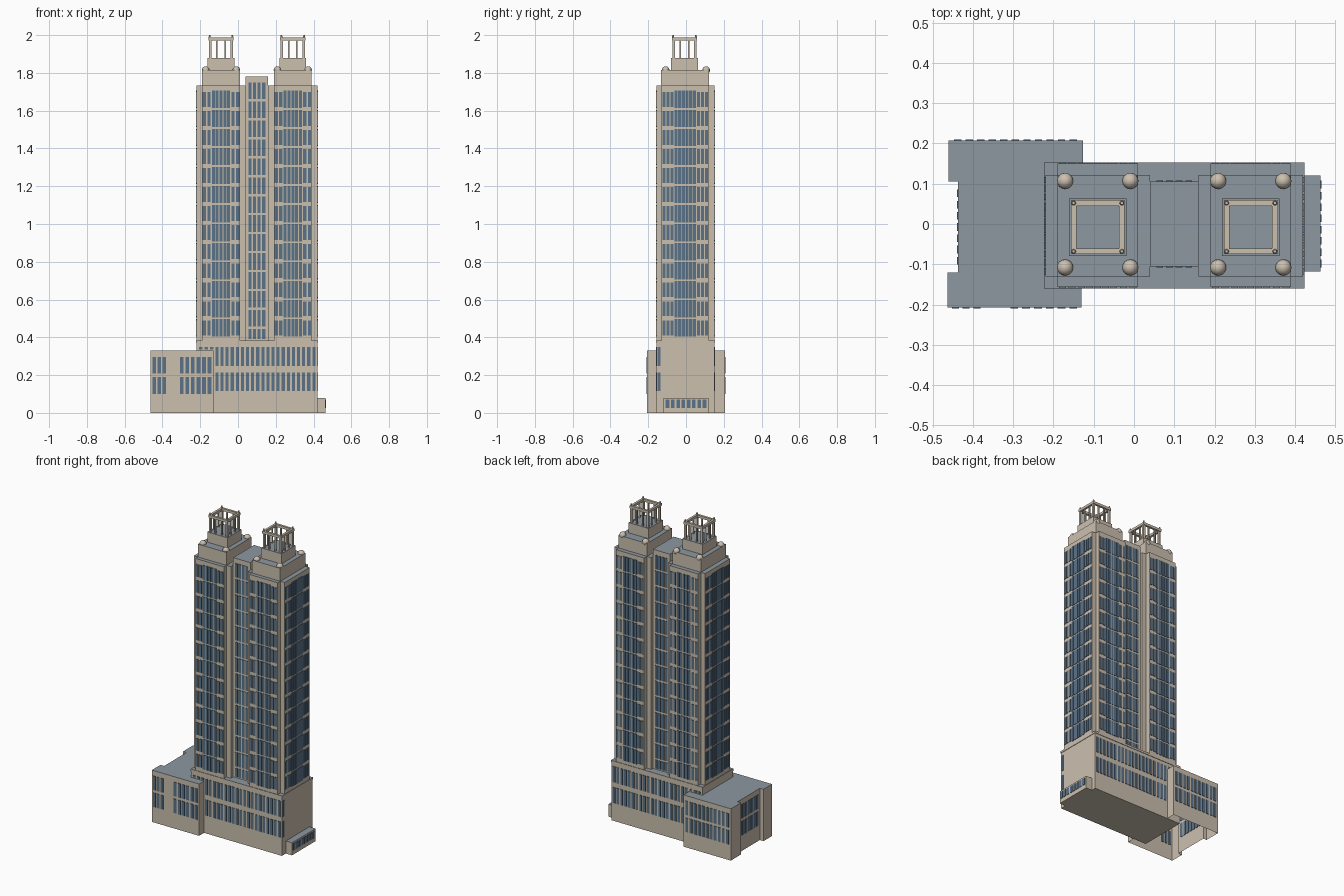
import bpy, bmesh, math
from mathutils import Matrix, Vector

if "Cube" in bpy.data.objects:
    bpy.data.objects.remove(bpy.data.objects["Cube"])


def material(name, rgb):
    m = bpy.data.materials.new(name)
    m.diffuse_color = (*rgb, 1)
    m.use_nodes = True
    m.node_tree.nodes["Principled BSDF"].inputs["Base Color"].default_value = m.diffuse_color
    return m


STONE = material("beige stone", (0.60, 0.525, 0.43))
ROOF = material("grey roof", (0.27, 0.315, 0.355))
GLASS = material("blue glass", (0.105, 0.17, 0.245))


def finish(name, bm, mats):
    me = bpy.data.meshes.new(name)
    bm.normal_update()
    bm.to_mesh(me)
    bm.free()
    for m in mats:
        me.materials.append(m)
    ob = bpy.data.objects.new(name, me)
    bpy.context.collection.objects.link(ob)
    return ob


def add_box(bm, x0, x1, y0, y1, z0, z1):
    mat = Matrix.Translation(((x0 + x1) / 2, (y0 + y1) / 2, (z0 + z1) / 2)) \
        @ Matrix.Diagonal((x1 - x0, y1 - y0, z1 - z0, 1))
    bmesh.ops.create_cube(bm, size=1, matrix=mat)


def block(name, boxes, grey_top=True):
    """Stone boxes whose upward faces are roof grey."""
    bm = bmesh.new()
    for b in boxes:
        add_box(bm, *b)
    bm.normal_update()
    for f in bm.faces:
        f.material_index = int(grey_top and f.normal.z > 0.9)
    return finish(name, bm, [STONE, ROOF])


def windows(name, axis, at, groups, t=0.003):
    """Thin panes on the plane axis=at; groups: (u0, u1, count, fill, [(z0, z1)])."""
    bm = bmesh.new()
    for u0, u1, count, fill, rows in groups:
        pitch = (u1 - u0) / count
        for i in range(count):
            c = u0 + pitch * (i + 0.5)
            a, b = c - pitch * fill / 2, c + pitch * fill / 2
            for z0, z1 in rows:
                if axis == 'y':
                    add_box(bm, a, b, at - t, at + t, z0, z1)
                else:
                    add_box(bm, at - t, at + t, a, b, z0, z1)
    return finish(name, bm, [GLASS])


def floors(z0, z1, n, bar):
    h = (z1 - z0) / n
    return [(z0 + h * i + bar / 2, z0 + h * (i + 1) - bar / 2) for i in range(n)]


YF, YB = -0.157, 0.15

# podium, with a thin cornice, and low annex
block("podium", [(-0.22, 0.42, YF, YB, 0, 0.37)])
block("podium_cornice", [(-0.223, 0.423, YF - 0.003, YB + 0.003, 0.37, 0.383)])
block("annex", [(0.42, 0.463, -0.118, 0.12, 0, 0.08)])
windows("annex_windows", 'x', 0.463, [(-0.112, 0.112, 8, 0.68, [(0.027, 0.07)])])
rows = [(0.115, 0.215), (0.247, 0.348)]
windows("podium_front_windows", 'y', YF,
        [(-0.125, 0.415, 20, 0.62, rows), (-0.212, -0.125, 3, 0.62, [(0.335, 0.348)])])
windows("podium_back_windows", 'y', YB,
        [(-0.122, 0.415, 20, 0.62, rows), (-0.212, -0.125, 3, 0.62, [(0.335, 0.348)])])
windows("podium_side_window", 'x', 0.42, [(-0.152, -0.134, 1, 0.85, rows)])

# side wing: a shell open underneath, with a recessed end wall
path = [(-0.127, YB), (-0.127, 0.207), (-0.461, 0.207), (-0.461, 0.105), (-0.437, 0.105),
        (-0.437, -0.12), (-0.463, -0.12), (-0.463, -0.207), (-0.13, -0.207), (-0.13, YF)]
roof_path = path + [(-0.22, YF), (-0.22, YB)]
bm = bmesh.new()
top = [bm.verts.new((x, y, 0.33)) for x, y in roof_path]
low = [bm.verts.new((x, y, 0)) for x, y in path]
bm.faces.new(top).material_index = 1
for i in range(len(path) - 1):
    bm.faces.new((top[i], low[i], low[i + 1], top[i + 1]))
bm.normal_update()
finish("wing", bm, [STONE, ROOF])
rows = [(0.1, 0.19), (0.208, 0.297)]
windows("wing_front_windows", 'y', -0.207,
        [(-0.457, -0.377, 3, 0.66, rows), (-0.312, -0.136, 6, 0.66, rows)])
windows("wing_back_windows", 'y', 0.207, [(-0.452, -0.137, 11, 0.64, rows)])
windows("wing_end_windows", 'x', -0.437, [(-0.105, 0.09, 7, 0.68, rows)])

# central link between the towers
block("link", [(0.04, 0.16, -0.105, 0.105, 0.38, 1.78)])
link_rows = [r for r in floors(0.35, 1.755, 14, 0.012)]
link_rows[0] = (0.39, link_rows[0][1])
for nm, y in (("front", -0.105), ("back", 0.105)):
    windows("link_%s_windows" % nm, 'y', y, [(0.052, 0.148, 4, 0.7, link_rows)])

# twin towers
wide, thin = floors(0.4, 1.71, 13, 0.022), floors(0.4, 1.71, 13, 0.009)
for tag, cx, outer in (("left", -0.09, -0.22), ("right", 0.29, 0.42)):
    block(tag + "_tower", [(cx - 0.13, cx + 0.13, -0.13, 0.122, 0.38, 1.732),
                           (cx - 0.1, cx + 0.1, YF, YB, 0.38, 1.733)])
    for nm, y in (("front", YF), ("back", YB)):
        windows("%s_tower_%s_windows" % (tag, nm), 'y', y,
                [(cx - 0.1, cx - 0.052, 2, 0.72, wide),
                 (cx - 0.05, cx + 0.05, 5, 0.8, thin),
                 (cx + 0.052, cx + 0.1, 2, 0.72, wide)])
    windows(tag + "_tower_side_windows", 'x', outer,
            [(-0.128, -0.064, 3, 0.72, wide), (-0.062, 0.054, 6, 0.84, thin),
             (0.056, 0.12, 3, 0.72, wide)])

    # crown, domes and lantern
    block(tag + "_crown", [(cx - 0.1, cx + 0.1, -0.132, 0.122, 1.73, 1.815)])
    bm = bmesh.new()
    for sx in (-0.081, 0.081):
        for y in (-0.108, 0.107):
            bmesh.ops.create_uvsphere(bm, u_segments=16, v_segments=10, radius=0.02,
                                      matrix=Matrix.Translation((cx + sx, y, 1.815)))
    for f in bm.faces:
        f.smooth = True
    finish(tag + "_corner_domes", bm, [STONE])

    ly = -0.008
    block(tag + "_lantern_base", [(cx - 0.071, cx + 0.071, ly - 0.071, ly + 0.071, 1.81, 1.88)])
    offs = (-0.058, -0.022, 0.022, 0.058)
    posts = []
    for a in offs:
        for b in offs:
            if max(abs(a), abs(b)) > 0.05:
                r = 0.0065 if abs(a) == abs(b) else 0.004
                posts.append((cx + a - r, cx + a + r, ly + b - r, ly + b + r, 1.88, 1.975))
    block(tag + "_lantern_posts", posts, False)
    o, i = 0.067, 0.053
    block(tag + "_lantern_ring", [
        (cx - o, cx + o, ly - o, ly - i, 1.972, 1.988),
        (cx - o, cx + o, ly + i, ly + o, 1.972, 1.988),
        (cx - o, cx - i, ly - i, ly + i, 1.972, 1.988),
        (cx + i, cx + o, ly - i, ly + i, 1.972, 1.988)], False)
    bm = bmesh.new()
    for a in (-0.06, 0.06):
        for b in (-0.06, 0.06):
            bmesh.ops.create_cone(bm, cap_ends=True, segments=10, radius1=0.006, radius2=0.004,
                                  depth=0.014, matrix=Matrix.Translation((cx + a, ly + b, 1.993)))
    finish(tag + "_lantern_finials", bm, [STONE])
